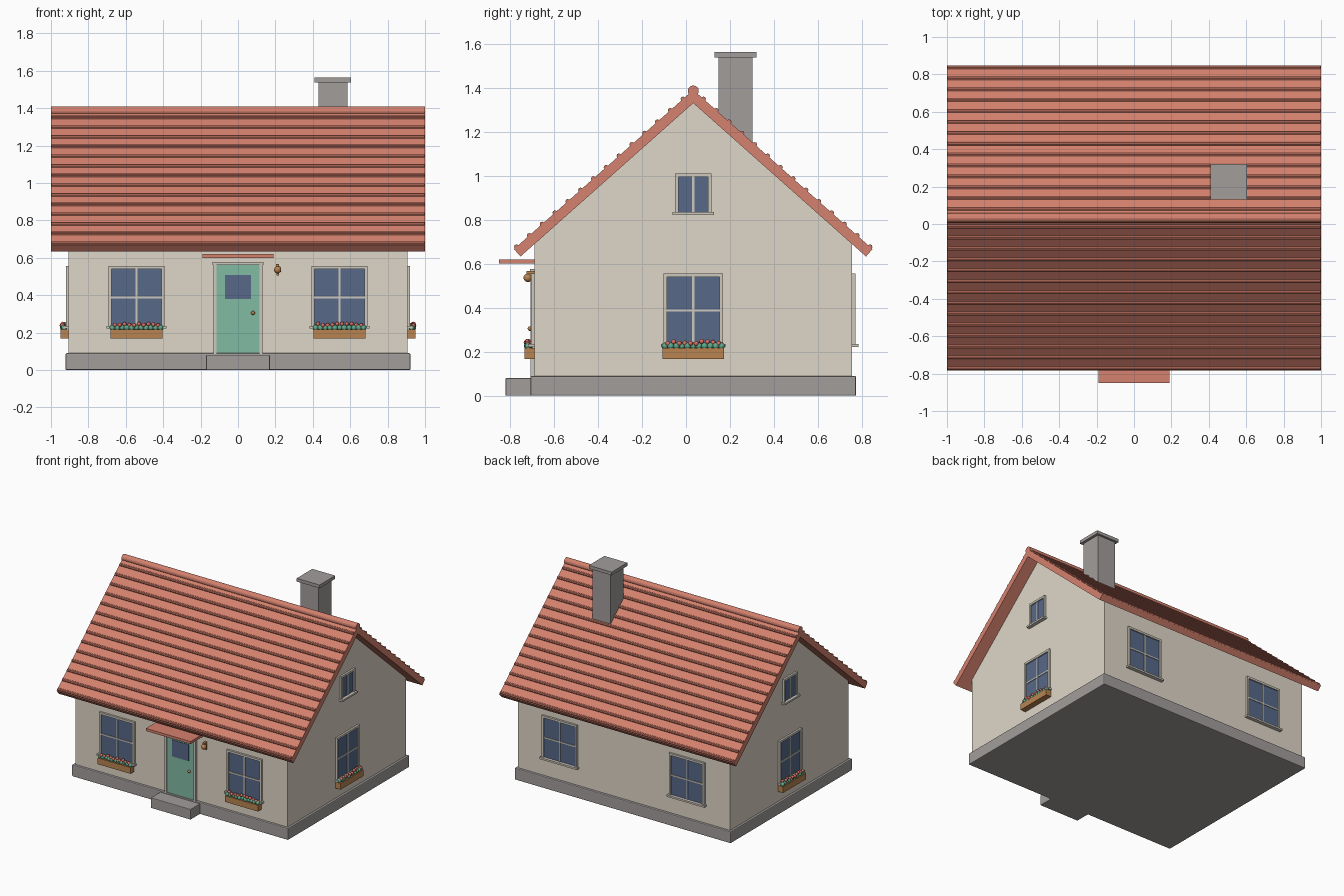
import bpy, bmesh, math, random
from mathutils import Matrix, Vector

random.seed(4)
default = bpy.data.objects.get("Cube")
if default:
    bpy.data.objects.remove(default, do_unlink=True)


def material(name, r, g, b):
    m = bpy.data.materials.new(name)
    m.use_nodes = True
    m.diffuse_color = (r, g, b, 1)
    bsdf = next(n for n in m.node_tree.nodes if n.type == 'BSDF_PRINCIPLED')
    bsdf.inputs["Base Color"].default_value = (r, g, b, 1)
    bsdf.inputs["Roughness"].default_value = 0.8
    return m


PLASTER = material("cream plaster", 0.74, 0.68, 0.58)
TRIM = material("pale trim", 0.62, 0.58, 0.51)
STONE = material("grey stone", 0.36, 0.34, 0.33)
TILE = material("red tile", 0.66, 0.22, 0.155)
RIB = material("deep red tile", 0.57, 0.18, 0.125)
GLASS = material("blue glass", 0.095, 0.14, 0.25)
DOOR = material("green paint", 0.22, 0.50, 0.37)
WOOD = material("warm wood", 0.48, 0.23, 0.08)
LEAF = material("leaf green", 0.12, 0.40, 0.26)
PETAL = material("petal red", 0.68, 0.16, 0.12)

CY = 0.033                                  # centre line of the house
WALL_X, WALL_Y = 0.905, 0.722               # half sizes of the walls


class Part:
    """Collects primitives and turns them into one object."""

    def __init__(self, name, mat, frame=None):
        self.name, self.mat = name, mat
        self.frame = frame or Matrix()
        self.bm = bmesh.new()

    def box(self, x0, x1, y0, y1, z0, z1):
        mid = Vector(((x0 + x1) / 2, (y0 + y1) / 2, (z0 + z1) / 2))
        size = Matrix.Diagonal((x1 - x0, y1 - y0, z1 - z0, 1))
        bmesh.ops.create_cube(self.bm, size=1, matrix=Matrix.Translation(mid) @ size)
        return self

    def ball(self, pos, r, detail=2):
        bmesh.ops.create_icosphere(self.bm, subdivisions=detail, radius=r,
                                   matrix=Matrix.Translation(pos))
        return self

    def rod(self, y, z, r, half, sides):
        turn = Matrix.Translation((0, y, z)) @ Matrix.Rotation(math.pi / 2, 4, 'Y')
        bmesh.ops.create_cone(self.bm, cap_ends=True, segments=sides, radius1=r,
                              radius2=r, depth=2 * half, matrix=turn)
        return self

    def prism(self, profile, half):
        verts = [self.bm.verts.new((-half, y, z)) for y, z in profile]
        face = self.bm.faces.new(verts)
        out = bmesh.ops.extrude_face_region(self.bm, geom=[face])
        moved = [v for v in out["geom"] if isinstance(v, bmesh.types.BMVert)]
        bmesh.ops.translate(self.bm, verts=moved, vec=(2 * half, 0, 0))
        bmesh.ops.recalc_face_normals(self.bm, faces=self.bm.faces)
        return self

    def done(self, smooth=False, bevel=0):
        self.bm.transform(self.frame)
        mesh = bpy.data.meshes.new(self.name)
        self.bm.to_mesh(mesh)
        self.bm.free()
        mesh.materials.append(self.mat)
        obj = bpy.data.objects.new(self.name, mesh)
        bpy.context.collection.objects.link(obj)
        if smooth:
            mesh.shade_smooth()
        if bevel:
            mod = obj.modifiers.new("soft edges", 'BEVEL')
            mod.width, mod.segments = bevel, 2
        return obj


# Foundation, step and walls
Part("foundation", STONE).box(-0.922, 0.922, CY - 0.74, CY + 0.74, 0, 0.09).done(bevel=0.006)
Part("door_step", STONE).box(-0.17, 0.17, -0.82, -0.69, 0, 0.08).done(bevel=0.004)

PITCH = math.radians(41.6)
RIDGE, THICK, REACH = 1.39, 0.045, 0.815
along = Vector((math.cos(PITCH), -math.sin(PITCH)))
normal = Vector((math.sin(PITCH), math.cos(PITCH)))
inner_ridge = RIDGE - THICK / normal.y
wall_top = inner_ridge - WALL_Y * math.tan(PITCH)
Part("walls", PLASTER).prism([
    (CY - WALL_Y, 0.08), (CY + WALL_Y, 0.08), (CY + WALL_Y, wall_top),
    (CY, inner_ridge), (CY - WALL_Y, wall_top)], WALL_X).done()

# Roof slabs, ridge cap and tile rows
top_end = Vector((0, RIDGE)) + along * (REACH / along.x)
low_end = top_end - normal * THICK
Part("roof", TILE).prism([
    (CY - top_end.x, top_end.y), (CY, RIDGE), (CY + top_end.x, top_end.y),
    (CY + low_end.x, low_end.y), (CY, inner_ridge), (CY - low_end.x, low_end.y)], 1.0).done()
Part("ridge_cap", TILE).rod(CY, RIDGE - 0.005, 0.025, 1.0, 16).done(smooth=False)
ROWS = 14
for side, label in ((-1, "front"), (1, "back")):
    rows = Part(label + "_tile_rows", RIB)
    for i in range(ROWS):
        p = Vector((0, RIDGE)) + along * ((i + 0.8) / ROWS * REACH / along.x)
        rows.rod(CY + side * p.x, p.y, 0.011, 0.996, 8)
    rows.done()

# Chimney
Part("chimney", STONE).box(0.43, 0.585, 0.147, 0.303, 1.05, 1.54).done()
Part("chimney_cap", STONE).box(0.41, 0.605, 0.13, 0.32, 1.538, 1.563).done()


def wall_frame(side):
    """Local frame on a wall: x along it, -y outward, z up."""
    angle, pos = {
        "front": (0, (0, CY - WALL_Y, 0)), "right": (90, (WALL_X, CY, 0)),
        "back": (180, (0, CY + WALL_Y, 0)), "left": (-90, (-WALL_X, CY, 0))}[side]
    return Matrix.Translation(pos) @ Matrix.Rotation(math.radians(angle), 4, 'Z')


def window(name, side, x, z, w, h, cross=True):
    """Window centred at x with the glass starting at z."""
    f = wall_frame(side) @ Matrix.Translation((x, 0, z))
    a, t = w / 2, 0.016
    Part(name + "_glass", GLASS, f).box(-a, a, -0.005, 0.01, 0, h).done()
    trim = Part(name + "_trim", TRIM, f)
    for s in (-1, 1):
        trim.box(min(s * a, s * (a + t)), max(s * a, s * (a + t)), -0.015, 0.01, 0, h)
    trim.box(-a - t, a + t, -0.015, 0.01, h, h + t)
    trim.box(-0.005, 0.005, -0.01, 0.01, 0, h)
    if cross:
        trim.box(-a, a, -0.01, 0.01, h / 2 - 0.005, h / 2 + 0.005)
    trim.box(-a - 0.026, a + 0.026, -0.028, 0.01, -0.014, 0)
    trim.done()


def flower_box(name, side, x):
    f = wall_frame(side) @ Matrix.Translation((x, 0, 0))
    Part(name + "_planter", WOOD, f).box(-0.14, 0.14, -0.045, 0.005, 0.168, 0.216).done()
    leaves, petals = Part(name + "_leaves", LEAF, f), Part(name + "_petals", PETAL, f)
    count = 11
    for i in range(count):
        u = -0.128 + 0.256 * i / (count - 1)
        leaves.ball((u, -0.026 + random.uniform(-0.006, 0.004), 0.226), 0.016)
        if i < count - 1:
            petals.ball((u + 0.013, -0.03 + random.uniform(-0.008, 0.008),
                         0.243 + random.uniform(-0.006, 0.004)), 0.0115)
    leaves.done(smooth=True)
    petals.done(smooth=True)


# Ground floor windows, planters and gable windows
for s, label in ((-1, "left"), (1, "right")):
    x = s * 0.543
    window("front_" + label + "_window", "front", x, 0.235, 0.268, 0.305)
    flower_box("front_" + label, "front", x)
    window("back_" + label + "_window", "back", x, 0.235, 0.268, 0.305)
    window(label + "_side_window", label, 0, 0.235, 0.24, 0.305)
    flower_box(label + "_side", label, 0)
    window(label + "_gable_window", label, 0, 0.835, 0.135, 0.16, cross=False)

# Door with its frame, pane and knob
front = wall_frame("front")
Part("door", DOOR, front).box(-0.115, 0.115, -0.01, 0.01, 0.085, 0.56).done()
Part("door_pane", GLASS, front).box(-0.07, 0.07, -0.014, 0, 0.38, 0.508).done()
surround = Part("door_frame", TRIM, front)
surround.box(-0.131, -0.115, -0.018, 0.01, 0.085, 0.56)
surround.box(0.115, 0.131, -0.018, 0.01, 0.085, 0.56)
surround.box(-0.136, 0.136, -0.02, 0.01, 0.56, 0.577).done()
Part("door_knob", WOOD, front).ball((0.08, -0.02, 0.305), 0.011).done(smooth=True)

# Canopy and wall lamp
Part("door_canopy", TILE).box(-0.19, 0.19, -0.85, -0.68, 0.6, 0.62).done()
lamp = Part("wall_lamp", WOOD, front).ball((0.212, -0.03, 0.536), 0.02)
lamp.done(smooth=True)
mount = Part("lamp_mount", WOOD, front).box(0.204, 0.22, -0.035, 0.005, 0.554, 0.566)
mount.box(0.206, 0.218, -0.012, 0.005, 0.505, 0.566).done()
